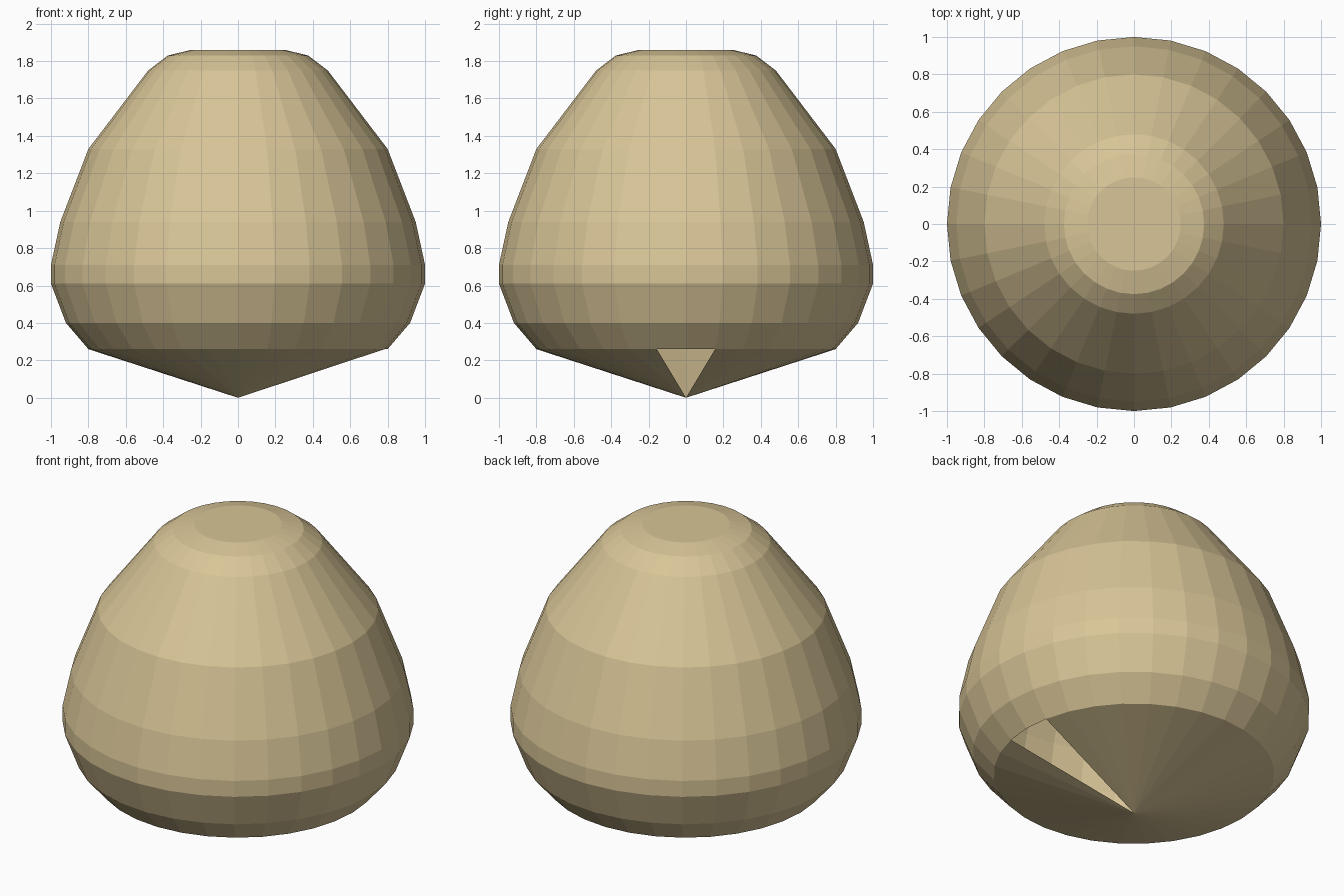
import bpy, bmesh
from math import cos, sin, tau

if "Cube" in bpy.data.objects:
    bpy.data.objects.remove(bpy.data.objects["Cube"])

SEGMENTS = 32
# Side profile (radius, height) from the lower rim to the flat top
PROFILE = [(0.80, 0.26), (0.92, 0.40), (1.0, 0.61), (1.0, 0.71), (0.95, 0.94),
           (0.80, 1.33), (0.48, 1.75), (0.375, 1.83), (0.25, 1.86)]

bm = bmesh.new()
rings = [[bm.verts.new((r * cos(tau * i / SEGMENTS), r * sin(tau * i / SEGMENTS), z))
          for i in range(SEGMENTS)] for r, z in PROFILE]

# Faceted wall
for low, high in zip(rings, rings[1:]):
    for i in range(SEGMENTS):
        j = (i + 1) % SEGMENTS
        bm.faces.new((low[i], low[j], high[j], high[i]))

# Flat top
bm.faces.new(rings[-1])

# Pointed base, with the two facets around +x left open
tip = bm.verts.new((0, 0, 0))
for i in range(1, SEGMENTS - 1):
    bm.faces.new((tip, rings[0][i + 1], rings[0][i]))

mesh = bpy.data.meshes.new("rounded_body")
bm.to_mesh(mesh)
bm.free()
body = bpy.data.objects.new("rounded_body", mesh)
bpy.context.collection.objects.link(body)

# Sandy colour
sand = bpy.data.materials.new("sand")
sand.diffuse_color = (0.69, 0.56, 0.31, 1)
sand.use_nodes = True
sand.node_tree.nodes["Principled BSDF"].inputs["Base Color"].default_value = sand.diffuse_color
mesh.materials.append(sand)
